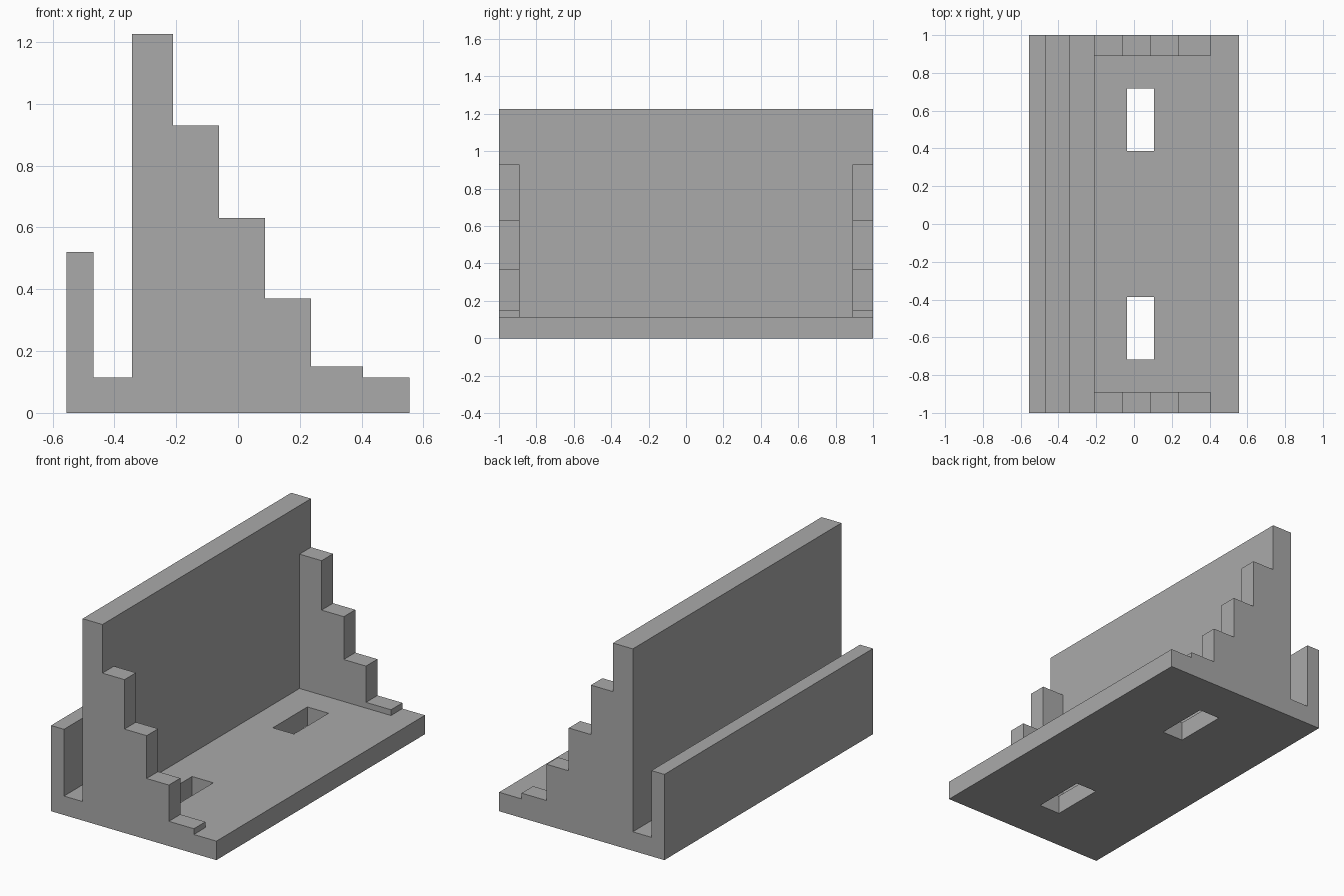
import bpy
import bmesh

old = bpy.data.objects.get("Cube")
if old:
    bpy.data.objects.remove(old, do_unlink=True)

GREY = (0.4, 0.4, 0.4, 1.0)
grey = bpy.data.materials.new("plain grey")
grey.use_nodes = True
grey.diffuse_color = GREY
grey.node_tree.nodes["Principled BSDF"].inputs["Base Color"].default_value = GREY


def prism(name, profile, y0, y1):
    """Extrude an x-z outline along y."""
    bm = bmesh.new()
    face = bm.faces.new([bm.verts.new((x, y0, z)) for x, z in profile])
    grown = bmesh.ops.extrude_face_region(bm, geom=[face])["geom"]
    moved = [v for v in grown if isinstance(v, bmesh.types.BMVert)]
    bmesh.ops.translate(bm, verts=moved, vec=(0, y1 - y0, 0))
    bmesh.ops.recalc_face_normals(bm, faces=bm.faces)
    mesh = bpy.data.meshes.new(name)
    bm.to_mesh(mesh)
    bm.free()
    mesh.materials.append(grey)
    obj = bpy.data.objects.new(name, mesh)
    bpy.context.collection.objects.link(obj)
    return obj


def box(name, x0, x1, y0, y1, z0, z1):
    return prism(name, [(x0, z0), (x1, z0), (x1, z1), (x0, z1)], y0, y1)


def cut(target, cutter):
    """Subtract the cutter, then discard it."""
    cutter.hide_render = True
    mod = target.modifiers.new("cut", 'BOOLEAN')
    mod.operation = 'DIFFERENCE'
    mod.solver = 'EXACT'
    mod.object = cutter
    bpy.context.view_layer.objects.active = target
    bpy.ops.object.modifier_apply(modifier=mod.name)
    bpy.data.objects.remove(cutter, do_unlink=True)


HALF_X, FLOOR = 0.555, 0.115
LIP_X, WALL_BACK, WALL_FRONT = -0.468, -0.343, -0.21

# Outline: front lip, groove, tall wall, then descending steps (right edge, top)
outline = [(-HALF_X, 0), (-HALF_X, 0.52), (LIP_X, 0.52), (LIP_X, FLOOR), (WALL_BACK, FLOOR)]
left = WALL_BACK
for right, top in [(WALL_FRONT, 1.225), (-0.062, 0.93), (0.087, 0.63),
                   (0.236, 0.37), (0.404, 0.15), (HALF_X, FLOOR)]:
    outline += [(left, top), (right, top)]
    left = right
outline.append((HALF_X, 0))
# the last wall point and the groove corner are distinct, so the outline stays simple
holder = prism("stepped_holder", outline, -1, 1)

# Hollow out the middle so the steps remain only as end brackets
cut(holder, box("bay_cutter", WALL_FRONT, 0.7, -0.89, 0.89, FLOOR, 1.1))

# Two rectangular slots through the base
for side in (-1, 1):
    y0, y1 = sorted((side * 0.387, side * 0.718))
    cut(holder, box("slot_cutter", -0.037, 0.105, y0, y1, -0.1, 0.3))
